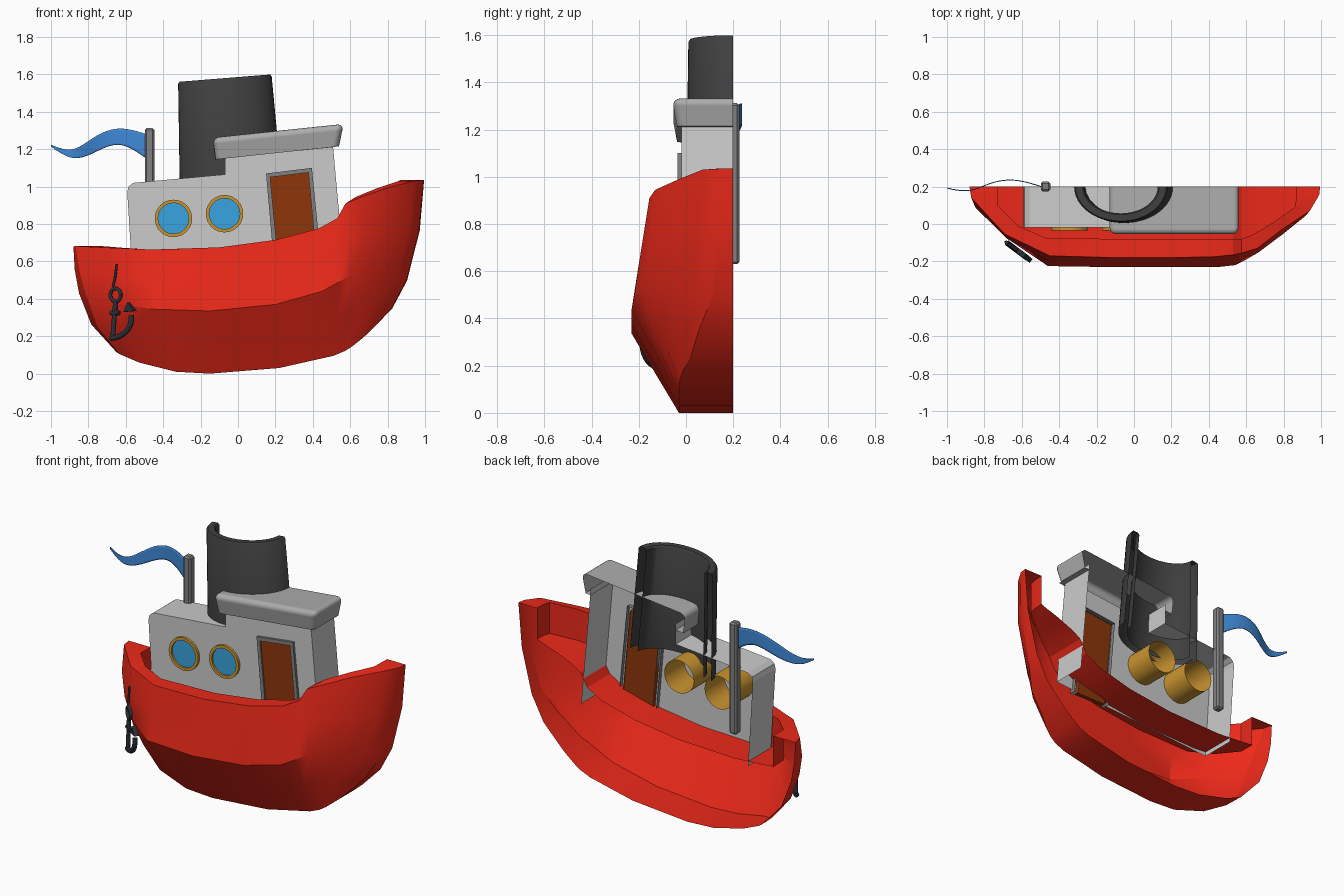
import bpy, bmesh, math
from mathutils import Vector

if "Cube" in bpy.data.objects:
    bpy.data.objects.remove(bpy.data.objects["Cube"])

CUT = 0.2  # the boat is a half model, open at this plane


def material(name, rgb):
    m = bpy.data.materials.new(name)
    m.diffuse_color = (*rgb, 1)
    m.use_nodes = True
    m.node_tree.nodes["Principled BSDF"].inputs["Base Color"].default_value = m.diffuse_color
    return m


RED = material("red", (0.84, 0.022, 0.01))
DARK = material("charcoal", (0.05, 0.05, 0.05))
GREY = material("mid_grey", (0.22, 0.22, 0.22))
PALE = material("pale_grey", (0.55, 0.55, 0.55))
ROOF = material("roof_grey", (0.42, 0.42, 0.42))
GOLD = material("gold", (0.6, 0.3, 0.03))
GLASS = material("glass_blue", (0.04, 0.37, 0.75))
FLAG = material("flag_blue", (0.05, 0.25, 0.68))
WOOD = material("door_brown", (0.27, 0.036, 0.003))
IRON = material("iron", (0.025, 0.03, 0.04))


def build(name, verts, faces, mat, smooth=None):
    me = bpy.data.meshes.new(name)
    me.from_pydata([tuple(v) for v in verts], [], faces)
    bm = bmesh.new()
    bm.from_mesh(me)
    bmesh.ops.remove_doubles(bm, verts=bm.verts, dist=0.0005)
    bmesh.ops.recalc_face_normals(bm, faces=bm.faces)
    bm.to_mesh(me)
    bm.free()
    me.materials.append(mat)
    ob = bpy.data.objects.new(name, me)
    bpy.context.collection.objects.link(ob)
    if smooth:
        bpy.ops.object.select_all(action='DESELECT')
        ob.select_set(True)
        bpy.context.view_layer.objects.active = ob
        bpy.ops.object.shade_smooth_by_angle(angle=math.radians(smooth))
    return ob


def loft(name, rows, mat, smooth=None, closed=False):
    n = len(rows[0])
    faces = []
    for r in range(len(rows) - 1):
        for i in range(n if closed else n - 1):
            j = (i + 1) % n
            faces.append((r * n + i, r * n + j, (r + 1) * n + j, (r + 1) * n + i))
    return build(name, [v for row in rows for v in row], faces, mat, smooth)


def prism(name, profile, y0, y1, mat, skip=(), back=True):
    n = len(profile)
    verts = [(x, y, z) for y in (y0, y1) for x, z in profile]
    faces = [tuple(range(n))]
    if back:
        faces.append(tuple(range(n, 2 * n)))
    faces += [(i, (i + 1) % n, n + (i + 1) % n, n + i) for i in range(n) if i not in skip]
    return build(name, verts, faces, mat)


def bevel(ob, width, segments):
    b = ob.modifiers.new("bevel", 'BEVEL')
    b.width, b.segments, b.limit_method = width, segments, 'ANGLE'
    for p in ob.data.polygons:
        p.use_smooth = segments > 2
    if segments > 2:
        b.harden_normals = True


def tube(name, pts, radius, mat):
    cu = bpy.data.curves.new(name, 'CURVE')
    cu.dimensions = '3D'
    cu.bevel_depth, cu.bevel_resolution, cu.use_fill_caps = radius, 2, True
    sp = cu.splines.new('POLY')
    sp.points.add(len(pts) - 1)
    for p, co in zip(sp.points, pts):
        p.co = (*co, 1)
    cu.materials.append(mat)
    ob = bpy.data.objects.new(name, cu)
    bpy.context.collection.objects.link(ob)


# Hull: sheer, chine, keel edge and inner rim, stern to bow
sheer = [(-.88, .2, .68), (-.87, .14, .682), (-.69, -.055, .673), (-.45, -.17, .663), (-.1, -.18, .675),
         (.2, -.18, .715), (.43, -.175, .775), (.53, -.165, .83), (.575, -.155, .91), (.66, -.13, .945),
         (.79, -.03, .99), (.94, .07, 1.03), (.99, .155, 1.035), (.995, .2, 1.035)]
chine = [(-.85, .2, .43), (-.81, .06, .41), (-.66, -.09, .375), (-.46, -.225, .345), (-.15, -.23, .335),
         (.2, -.23, .37), (.45, -.23, .44), (.54, -.22, .49), (.6, -.19, .525), (.66, -.155, .545),
         (.76, -.06, .53), (.85, .04, .5), (.9, .115, .5), (.905, .2, .5)]
keel = [(-.65, .2, .115), (-.635, .08, .105), (-.53, .0, .06), (-.33, -.03, .01), (-.15, -.03, 0),
        (.22, -.03, .03), (.42, -.03, .075), (.51, -.03, .095), (.54, -.03, .108), (.57, -.03, .12),
        (.61, -.025, .145), (.66, -.01, .185), (.7, .015, .22), (.7, .2, .22)]
inner = [(-.73, .2), (-.73, .1), (-.62, -.01), (-.47, -.075), (-.1, -.08), (.2, -.08),
         (.43, -.08), (.53, -.08), (.575, -.08), (.63, -.06), (.74, .005), (.86, .09),
         (.868, .14), (.87, .2)]


def middle(a, b, bow, stern, drop):
    """Row halfway between two rows, made fuller towards the ends."""
    row = []
    for p, q in zip(a, b):
        m = (Vector(p) + Vector(q)) / 2
        t = min(1, abs(m.x) / .8) ** 4
        m.x += (bow if m.x > 0 else -stern) * t
        m.z -= drop * t
        if m.y < .19:
            m.y -= .012 * t
        row.append(m)
    return row


upper = middle(sheer, chine, .022, .008, 0)
lower = middle(chine, keel, .022, .045, .012)
rim = [(x, y, s[2]) for (x, y), s in zip(inner, sheer)]
deck = [(x, y, z - .19) for x, y, z in rim]
loft("hull", [[(x, CUT, z) for x, y, z in keel], keel, lower, chine, upper, sheer,
              rim, deck, [(x, CUT, z) for x, y, z in deck]], RED, 28)

# Cabin shell, open below and at the cut
prism("cabin", [(-.56, .45), (-.592, .97), (-.585, 1.0), (-.56, 1.02), (-.07, 1.065),
                (-.07, 1.19), (.505, 1.25), (.57, .53)], -.02, CUT, PALE, skip=(5, 7), back=False)
roof = prism("cabin_roof", [(-.14, 1.145), (.555, 1.215), (.565, 1.335), (-.135, 1.262)],
             -.06, CUT, ROOF, skip=(0,), back=False)
# inward lip under the eaves
loft("roof_lip", [[(-.115, CUT, 1.147), (-.115, -.035, 1.147), (.54, -.035, 1.214), (.54, CUT, 1.214)],
                  [(-.07, CUT, 1.152), (-.07, -.02, 1.152), (.507, -.02, 1.211), (.507, CUT, 1.211)]], ROOF)
bm = bmesh.new()
bm.from_mesh(roof.data)
low = min(v.co.y for v in bm.verts)
bmesh.ops.holes_fill(bm, edges=[], sides=0)
bm.free()
bevel(roof, .035, 4)
for v in roof.data.vertices:  # tuck the lower edge in under the roof
    if v.co.z < 1.22:
        v.co.x += .02 if v.co.x < 0 else -.015
        v.co.y += .022 if v.co.y < 0 else 0

# Door and its frame
outer = [(.2, .5), (.15, 1.07), (.395, 1.1), (.455, .5)]
hole = [(.225, .5), (.172, 1.05), (.376, 1.075), (.43, .5)]
rows = [[(x, y, z) for x, z in p] for p, y in
        ((outer, .005), (outer, -.035), (hole, -.035), (hole, .005))]
loft("door_frame", rows, GREY)
prism("door", hole, -.026, .0, WOOD)

# Round windows with deep tubes
for k, (wx, wz) in enumerate([(-.345, .83), (-.072, .855)]):
    def ring(r, y):
        return [(wx + r * math.cos(a), y, wz + r * math.sin(a))
                for a in [i * math.tau / 32 for i in range(32)]]
    loft(f"window_ring_{k}", [ring(.1, .17), ring(.1, -.035), ring(.082, -.035), ring(.082, -.022)],
         GOLD, 30, closed=True)
    build(f"window_glass_{k}", ring(.083, -.024), [tuple(range(32))], GLASS)


# Funnel: half tube, tapered and leaning
def arc(cx, rx, ry, z, slope):
    pts = []
    for i in range(25):
        a = math.pi + math.pi * i / 24
        x = rx * math.cos(a)
        pts.append((cx + x, CUT + ry * math.sin(a), z + slope * x))
    return pts


loft("funnel", [arc(-.035, .275, .2, .93, .1), arc(-.07, .25, .19, 1.57, .08),
                arc(-.07, .242, .184, 1.58, .08), arc(-.07, .205, .15, 1.58, .08),
                arc(-.07, .197, .143, 1.57, .08), arc(-.035, .222, .155, .93, .1)], DARK, 40)

# Flag pole and waving flag
pole = prism("flag_pole", [(-.498, .63), (-.498, 1.312), (-.447, 1.312), (-.447, .63)],
             .175, .226, GREY)
bevel(pole, .01, 1)
xs = [-.49, -.63, -.76, -.88, -1.0]
ys = [.198, .243, .228, .165, .192]
tops = [1.28, 1.325, 1.28, 1.175, 1.224]
lows = [1.15, 1.25, 1.185, 1.13, 1.214]
flag = loft("flag", [list(zip(xs, ys, tops)), list(zip(xs, ys, lows))], FLAG, 180)
sub = flag.modifiers.new("smooth", 'SUBSURF')
sub.levels = sub.render_levels = 3
sub.boundary_smooth = 'PRESERVE_CORNERS'
thick = flag.modifiers.new("thickness", 'SOLIDIFY')
thick.thickness, thick.offset = .005, 0


# Anchor hanging against the stern quarter
def side(x, z):
    return (x, -.1 - .75 * (x + .68), z)


tube("anchor_chain", [side(x, z) for x, z in [(-.648, .585), (-.66, .5), (-.67, .465), (-.65, .45)]],
     .007, IRON)
tube("anchor_ring", [side(-.655 + .028 * math.cos(a), .42 + .035 * math.sin(a))
                     for a in [i * math.tau / 16 for i in range(17)]], .01, IRON)
tube("anchor_shank", [side(-.655, .385), side(-.67, .19)], .013, IRON)
tube("anchor_stock", [side(-.68, .325), side(-.635, .325)], .013, IRON)
tube("anchor_arm", [side(-.68 + .11 * math.cos(a), .295 + .105 * math.sin(a))
                    for a in [math.radians(-90 + 11 * i) for i in range(10)]], .015, IRON)
tip = [side(-.605, .33), side(-.585, .38), side(-.55, .335)]
n = Vector((-.6, -.8, 0)) * .013
build("anchor_fluke", [Vector(p) + n for p in tip] + [Vector(p) - n for p in tip],
      [(0, 1, 2), (3, 4, 5), (0, 1, 4, 3), (1, 2, 5, 4), (2, 0, 3, 5)], IRON)
